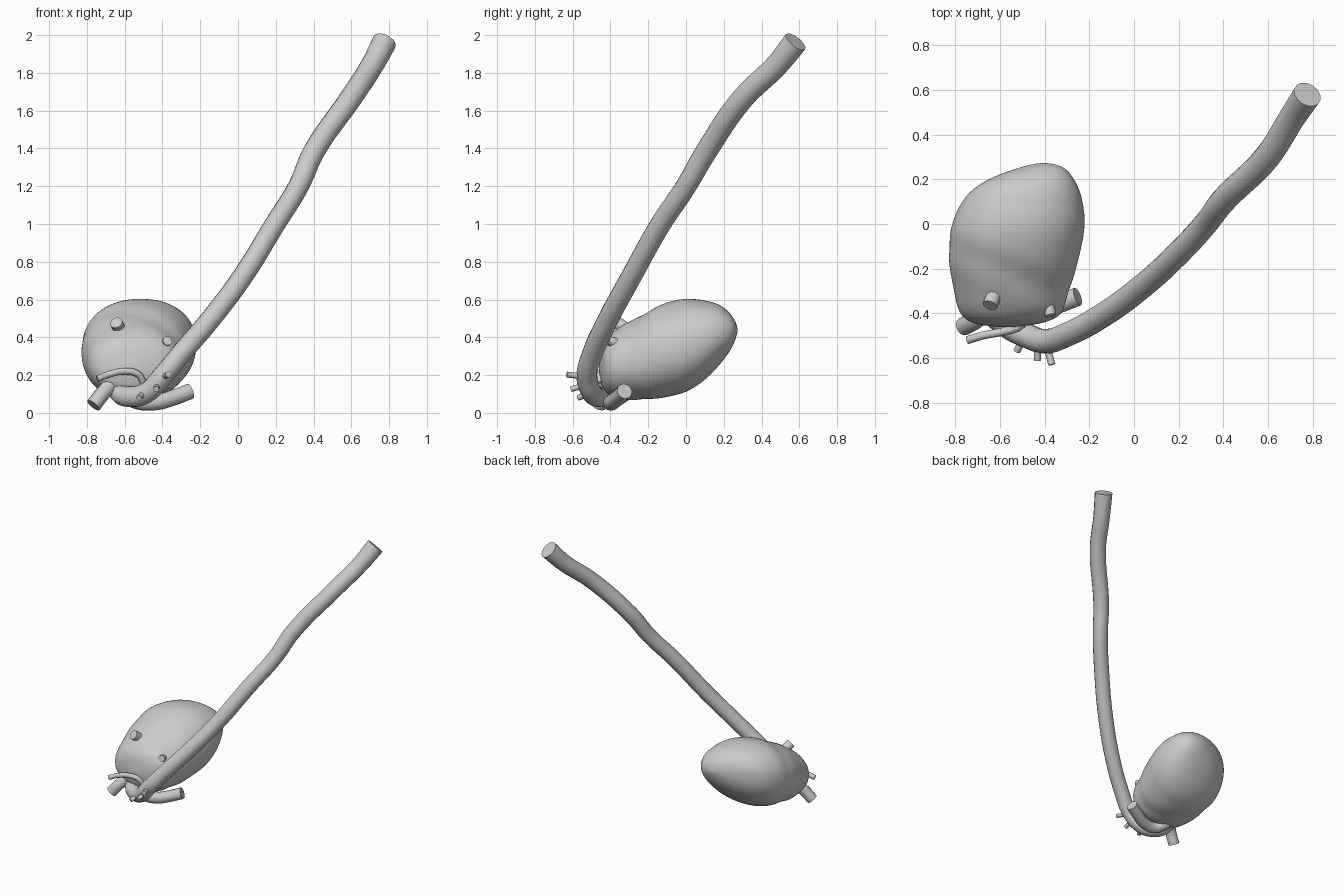
import bpy, bmesh, math
from mathutils import Vector

if "Cube" in bpy.data.objects:
    bpy.data.objects.remove(bpy.data.objects["Cube"])


def finish(ob, angle=50):
    bpy.ops.object.select_all(action='DESELECT')
    ob.select_set(True)
    bpy.context.view_layer.objects.active = ob
    if ob.type == 'CURVE':
        bpy.ops.object.convert(target='MESH')
        ob = bpy.context.object
    bpy.ops.object.shade_smooth_by_angle(angle=math.radians(angle))
    return ob


def tube(name, pts, radius, scales=None, sides=4):
    """Capped round tube through the given points."""
    cu = bpy.data.curves.new(name, 'CURVE')
    cu.dimensions = '3D'
    cu.bevel_depth = radius
    cu.bevel_resolution = sides
    cu.resolution_u = 6
    cu.use_fill_caps = True
    sp = cu.splines.new('BEZIER')
    sp.bezier_points.add(len(pts) - 1)
    for i, (bp, p) in enumerate(zip(sp.bezier_points, pts)):
        bp.co = p
        bp.handle_left_type = bp.handle_right_type = 'AUTO'
        bp.radius = scales[i] if scales else 1
    ob = bpy.data.objects.new(name, cu)
    bpy.context.collection.objects.link(ob)
    return finish(ob)


# Heart body: rings along y as (y, x min, x max, z min, z max)
rings = [(-0.455, -0.66, -0.48, 0.18, 0.29), (-0.44, -0.73, -0.40, 0.13, 0.36),
         (-0.40, -0.78, -0.32, 0.09, 0.42), (-0.30, -0.805, -0.285, 0.065, 0.485),
         (-0.20, -0.825, -0.26, 0.065, 0.545), (-0.10, -0.838, -0.235, 0.085, 0.585),
         (0.00, -0.815, -0.22, 0.11, 0.605), (0.10, -0.77, -0.23, 0.175, 0.595),
         (0.16, -0.715, -0.248, 0.235, 0.58), (0.21, -0.63, -0.275, 0.295, 0.55),
         (0.25, -0.52, -0.31, 0.36, 0.505), (0.268, -0.45, -0.36, 0.41, 0.465)]
N = 28
bm = bmesh.new()
loops = []
for y, x0, x1, z0, z1 in rings:
    loop = []
    for k in range(N):
        a = 2 * math.pi * k / N
        c, s = math.cos(a), math.sin(a)
        x = (x0 + x1) / 2 + (x1 - x0) / 2 * math.copysign(abs(c) ** 0.92, c)
        z = (z0 + z1) / 2 + (z1 - z0) / 2 * math.copysign(abs(s) ** 0.92, s)
        loop.append(bm.verts.new((x, y, z)))
    loops.append(loop)
for a, b in zip(loops, loops[1:]):
    for k in range(N):
        bm.faces.new((a[k], b[k], b[(k + 1) % N], a[(k + 1) % N]))
for loop, y in ((loops[0], -0.462), (loops[-1], 0.273)):
    mid = sum((v.co for v in loop), Vector()) / N
    tip = bm.verts.new((mid.x, y, mid.z))
    for k in range(N):
        bm.faces.new((loop[k], loop[(k + 1) % N], tip))
bmesh.ops.recalc_face_normals(bm, faces=bm.faces)
bmesh.ops.subdivide_edges(bm, edges=bm.edges, cuts=1, use_grid_fill=True, smooth=0.6)
bm.normal_update()
# Shallow groove between the upper and lower chambers
for v in bm.verts:
    d = v.co.y + 0.21 + 0.42 * (v.co.x + 0.57)
    if v.co.y < 0.05:
        v.co -= v.normal * 0.014 * math.exp(-(d / 0.045) ** 2)
me = bpy.data.meshes.new("heart_body")
bm.to_mesh(me)
bm.free()
body = bpy.data.objects.new("heart_body", me)
bpy.context.collection.objects.link(body)
mod = body.modifiers.new("smooth", 'SUBSURF')
mod.levels = mod.render_levels = 1
finish(body, 80)

# Long main vessel with its arch under the front of the heart
tube("main_vessel", [
    (-0.63, -0.33, 0.17), (-0.625, -0.40, 0.105), (-0.56, -0.46, 0.085),
    (-0.48, -0.50, 0.11), (-0.40, -0.525, 0.195), (-0.30, -0.495, 0.315),
    (-0.15, -0.415, 0.49), (0.03, -0.285, 0.73), (0.19, -0.14, 0.99),
    (0.32, 0.00, 1.20), (0.40, 0.105, 1.38), (0.60, 0.305, 1.67),
    (0.71, 0.48, 1.84), (0.776, 0.58, 1.965)], 0.055,
    [1, 1, 1, 1, 1, 1, 1, 1, 1, 1, 1.05, 1.08, 1.1, 1.18], 5)

# Vessel curving below the heart, and the large stub on the left
tube("lower_vessel", [(-0.252, -0.325, 0.115), (-0.33, -0.355, 0.085),
                      (-0.43, -0.39, 0.057), (-0.53, -0.39, 0.06),
                      (-0.60, -0.33, 0.10)], 0.042)
tube("left_stub", [(-0.765, -0.46, 0.04), (-0.71, -0.43, 0.11), (-0.64, -0.37, 0.18)], 0.041)

# Thin curved vessel across the front
tube("thin_vessel", [(-0.745, -0.52, 0.18), (-0.68, -0.50, 0.205), (-0.60, -0.485, 0.22),
                     (-0.53, -0.468, 0.205), (-0.50, -0.45, 0.16)], 0.018)

# Small branches on the arch
for i, (a, b) in enumerate([((-0.49, -0.50, 0.11), (-0.525, -0.57, 0.08)),
                            ((-0.43, -0.52, 0.15), (-0.433, -0.61, 0.125)),
                            ((-0.395, -0.53, 0.19), (-0.368, -0.63, 0.203))]):
    tube(f"arch_branch_{i + 1}", [a, b], 0.016, sides=3)

# Short vein stubs on the heart wall
tube("vein_stub_large", [(-0.62, -0.30, 0.43), (-0.645, -0.365, 0.478)], 0.034)
tube("vein_stub_small", [(-0.39, -0.33, 0.36), (-0.373, -0.41, 0.382)], 0.025)
